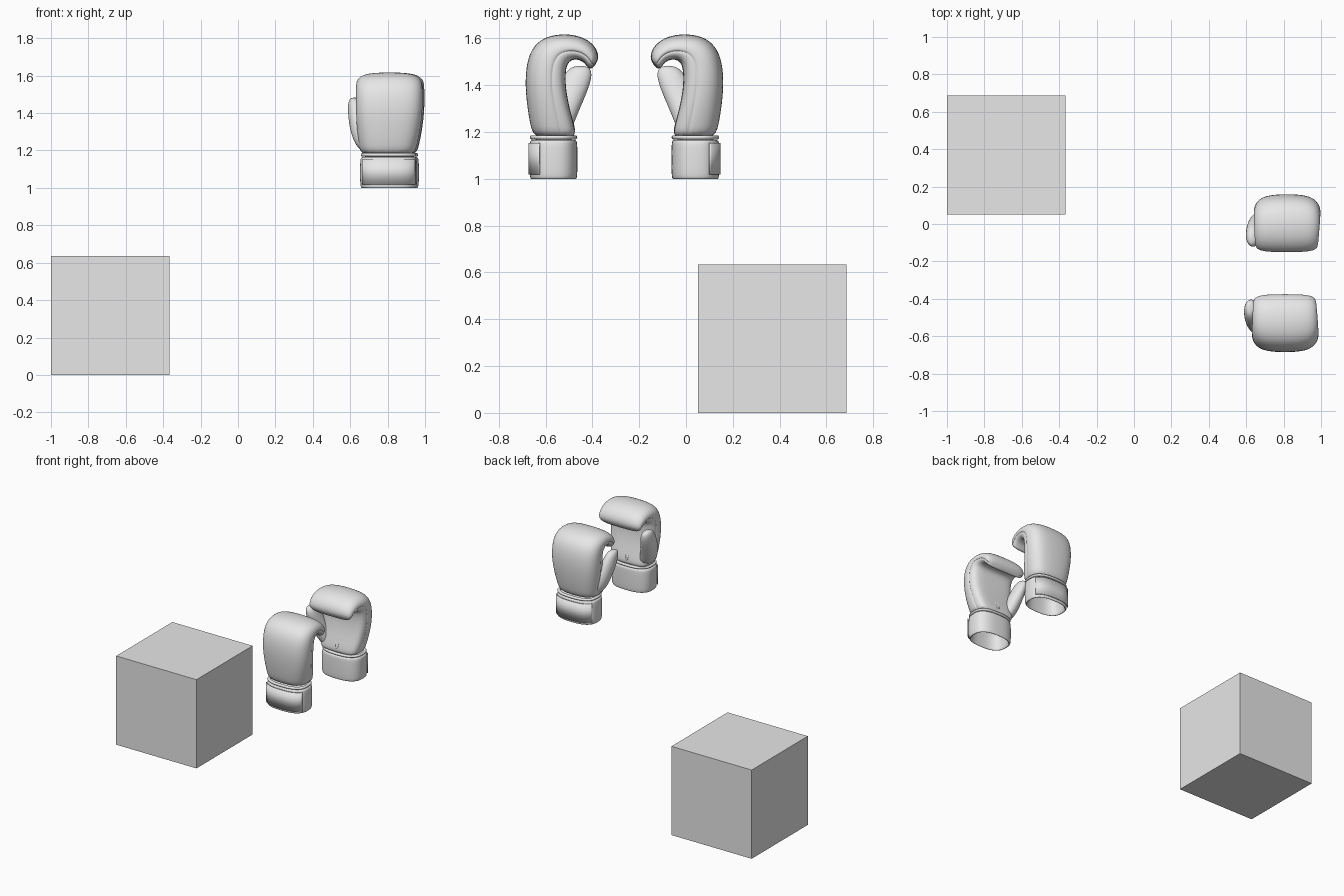
import bpy, bmesh, math
from mathutils import Vector

old = bpy.data.objects.get("Cube")
if old:
    bpy.data.objects.remove(old, do_unlink=True)


def material(name, value):
    mat = bpy.data.materials.new(name)
    mat.use_nodes = True
    colour = (value, value, value, 1)
    mat.diffuse_color = colour
    mat.node_tree.nodes["Principled BSDF"].inputs["Base Color"].default_value = colour
    return mat


GREY = material("light_grey", 0.8)


def finish(name, bm, smooth_levels=0):
    bmesh.ops.recalc_face_normals(bm, faces=bm.faces)
    mesh = bpy.data.meshes.new(name)
    bm.to_mesh(mesh)
    bm.free()
    obj = bpy.data.objects.new(name, mesh)
    bpy.context.collection.objects.link(obj)
    mesh.materials.append(GREY)
    if smooth_levels:
        mesh.shade_smooth()
        sub = obj.modifiers.new("Smooth", "SUBSURF")
        sub.levels = sub.render_levels = smooth_levels
    return obj


def loft(name, rings, place, closed=False):
    """Skin a list of point rings, cap both ends (or close the loop)."""
    bm = bmesh.new()
    loops = [[bm.verts.new(place(p)) for p in ring] for ring in rings]
    pairs = list(zip(loops, loops[1:]))
    if closed:
        pairs.append((loops[-1], loops[0]))
    for a, b in pairs:
        for i in range(len(a)):
            j = (i + 1) % len(a)
            bm.faces.new((a[i], a[j], b[j], b[i]))
    if not closed:
        for loop in (loops[0], loops[-1]):
            bm.faces.new(loop)
    return finish(name, bm, 2)


def oval(cx, cy, z, rx, ry, power=1.0, n=20):
    def bend(v):
        return math.copysign(abs(v) ** power, v)
    angles = [math.tau * i / n for i in range(n)]
    return [Vector((cx + rx * bend(math.cos(a)), cy + ry * bend(math.sin(a)), z))
            for a in angles]


# Half cross-section of the mitt: across the width, then from back of hand to palm
HALF = [(.4, -.98), (.74, -.84), (.93, -.5), (1, -.1), (1, .24), (.955, .31),
        (.985, .38), (.95, .7), (.8, .95), (.4, 1)]
SECTION = [(0, -1.01)] + HALF + [(0, 1)] + [(-u, v) for u, v in reversed(HALF)]

# Mitt stations: back y, z; palm y, z; left and right x
MITT = [
    (-.645, 1.17, -.475, 1.17, .66, .94),
    (-.664, 1.22, -.472, 1.21, .648, .955),
    (-.680, 1.32, -.498, 1.30, .636, .975),
    (-.688, 1.42, -.515, 1.39, .630, .986),
    (-.677, 1.52, -.515, 1.46, .630, .988),
    (-.64, 1.583, -.506, 1.495, .631, .986),
    (-.58, 1.614, -.485, 1.51, .632, .984),
    (-.50, 1.620, -.46, 1.51, .634, .980),
    (-.43, 1.603, -.435, 1.498, .636, .976),
    (-.38, 1.56, -.423, 1.478, .640, .972),
    (-.370, 1.505, -.405, 1.465, .655, .96),
]

THUMB = [
    (.70, -.55, 1.19, .045, .055), (.668, -.535, 1.26, .057, .065),
    (.645, -.505, 1.34, .052, .07), (.631, -.475, 1.41, .044, .068),
    (.624, -.457, 1.455, .036, .057), (.62, -.45, 1.484, .02, .032),
]

CX, CY = .805, -.566
# Cuff wall: height and scale, from the floor of the hollow round to the top
CUFF = [(1.13, .6), (1.125, .82), (1.02, .86), (1.0, .89), (.998, .96),
        (1.012, 1), (1.08, 1.01), (1.15, 1), (1.164, .97), (1.168, .86)]


def glove(side, place):
    # Padded mitt curling over at the fingertips
    rings = []
    for by, bz, py, pz, x0, x1 in MITT:
        back, palm = Vector((0, by, bz)), Vector((0, py, pz))
        mid, half = (back + palm) / 2, (palm - back) / 2
        centre, width = (x0 + x1) / 2, (x1 - x0) / 2
        rings.append([mid + half * v + Vector((centre + width * u, 0, 0))
                      for u, v in SECTION])
    loft(side + "_mitt", rings, place)

    # Thumb
    loft(side + "_thumb", [oval(*ring) for ring in THUMB], place)

    # Hollow cuff and piping at the wrist
    loft(side + "_cuff", [oval(CX, CY, z, .152 * s, .102 * s, .75, 32)
                          for z, s in CUFF], place)
    bead = []
    for k in range(6):
        a = math.tau * k / 6
        grow = .012 * math.cos(a)
        bead.append(oval(CX, CY, 1.177 + .011 * math.sin(a),
                         .139 + grow, .092 + grow, .75, 32))
    loft(side + "_wrist_piping", bead, place, closed=True)

    # Strap wrapped round the back of the cuff, ending on the outer side
    bm = bmesh.new()
    outline = oval(CX, CY, 0, .1545, .1045, .75, 64)
    path = [p for p in outline if p.y < -.625]
    path.sort(key=lambda p: p.x)
    verts = [[bm.verts.new(place(Vector((p.x, p.y, z)))) for z in (1.018, 1.152)]
             for p in path]
    for a, b in zip(verts, verts[1:]):
        bm.faces.new((a[0], b[0], b[1], a[1]))
    strap = finish(side + "_strap", bm)
    strap.data.shade_smooth()
    solid = strap.modifiers.new("Thickness", "SOLIDIFY")
    solid.thickness = .006
    solid.offset = 0

    # Lace loop at the base of the palm
    curve = bpy.data.curves.new(side + "_palm_loop", "CURVE")
    curve.dimensions = "3D"
    curve.bevel_depth = .004
    curve.bevel_resolution = 2
    line = curve.splines.new("POLY")
    line.points.add(15)
    for k, point in enumerate(line.points):
        a = math.tau * k / 16
        z = 1.25 + .04 * math.sin(a)
        y = -.479 - max(0, z - 1.22) * .27
        point.co = (*place(Vector((CX + .012 * math.cos(a), y, z))), 1)
    line.use_cyclic_u = True
    curve.materials.append(GREY)
    bpy.context.collection.objects.link(
        bpy.data.objects.new(side + "_palm_loop", curve))


# The pair faces palm to palm
glove("front", lambda p: p)
glove("rear", lambda p: Vector((p.x + .01, -.526 - p.y, p.z)))

# Plain block on the ground
bm = bmesh.new()
bmesh.ops.create_cube(bm, size=.635)
bmesh.ops.translate(bm, verts=bm.verts, vec=(-.6825, .3685, .3175))
finish("block", bm)
